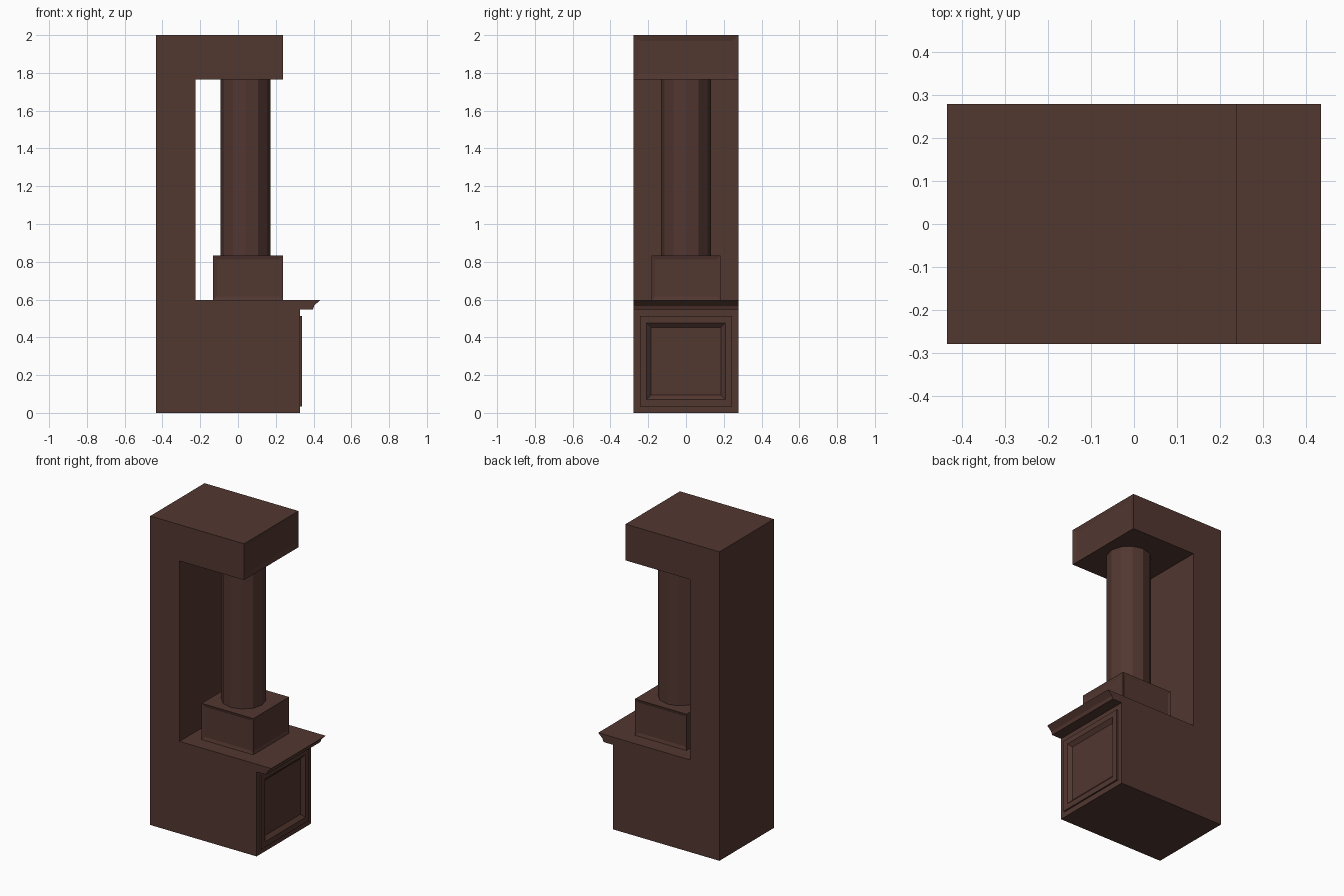
import bpy, bmesh, math
from mathutils import Vector

if "Cube" in bpy.data.objects:
    bpy.data.objects.remove(bpy.data.objects["Cube"])

wood = bpy.data.materials.new("dark_brown_wood")
wood.diffuse_color = (0.085, 0.038, 0.03, 1)
wood.use_nodes = True
wood.node_tree.nodes["Principled BSDF"].inputs["Base Color"].default_value = wood.diffuse_color
HALF = 0.278  # half depth of the cabinet


def finish(name, bm):
    mesh = bpy.data.meshes.new(name)
    bm.to_mesh(mesh)
    bm.free()
    mesh.materials.append(wood)
    obj = bpy.data.objects.new(name, mesh)
    bpy.context.collection.objects.link(obj)
    return obj


def extruded(profile, half):
    """Extrude an x-z outline along y, from -half to half."""
    bm = bmesh.new()
    face = bm.faces.new([bm.verts.new((x, -half, z)) for x, z in profile])
    ext = bmesh.ops.extrude_face_region(bm, geom=[face])
    moved = [g for g in ext["geom"] if isinstance(g, bmesh.types.BMVert)]
    bmesh.ops.translate(bm, verts=moved, vec=(0, 2 * half, 0))
    bmesh.ops.recalc_face_normals(bm, faces=bm.faces[:])
    bm.normal_update()
    return bm


def find_face(bm, direction, point):
    """Face looking along direction whose centre is nearest to point."""
    d, p = Vector(direction), Vector(point)
    faces = [f for f in bm.faces if f.normal.dot(d) > 0.99]
    return min(faces, key=lambda f: (f.calc_center_median() - p).length)


def inset(bm, face, *steps):
    """Apply (thickness, depth) insets one after another to a face."""
    for thickness, depth in steps:
        bmesh.ops.inset_individual(bm, faces=[face], thickness=thickness,
                                   depth=depth, use_even_offset=True)


# C-shaped body: base, back upright and top block
bm = extruded([(-0.434, 0), (0.328, 0), (0.328, 0.547), (0.328, 0.597),
               (-0.224, 0.597), (-0.224, 1.765), (0.238, 1.765),
               (0.238, 2), (-0.434, 2)], HALF)
# raised door frame with a recessed panel on the base end
inset(bm, find_face(bm, (1, 0, 0), (0.328, 0, 0.27)),
      (0.035, 0), (0, 0.01), (0.035, 0), (0.024, -0.02))
# shallow panel on the end of the top block
inset(bm, find_face(bm, (1, 0, 0), (0.238, 0, 1.88)), (0.03, -0.006))
finish("cabinet_body", bm)

# Sloped moulding along the counter edge
finish("counter_moulding", extruded(
    [(0.328, 0.547), (0.396, 0.547), (0.403, 0.567), (0.434, 0.597),
     (0.328, 0.597)], HALF))

# Pedestal with shallow panels on its visible sides
bm = extruded([(-0.132, 0.597), (0.238, 0.597), (0.238, 0.832),
               (-0.132, 0.832)], 0.183)
for d in ((1, 0, 0), (0, 1, 0), (0, -1, 0)):
    inset(bm, find_face(bm, d, Vector(d) * 0.2 + Vector((0.05, 0, 0.71))),
          (0.02, -0.006))
finish("column_pedestal", bm)

# Twelve-sided column
bm = bmesh.new()
bmesh.ops.create_cone(bm, cap_ends=True, segments=12, radius1=0.132,
                      radius2=0.132, depth=1.765 - 0.832)
column = finish("column", bm)
column.location = (0.04, 0, (1.765 + 0.832) / 2)
